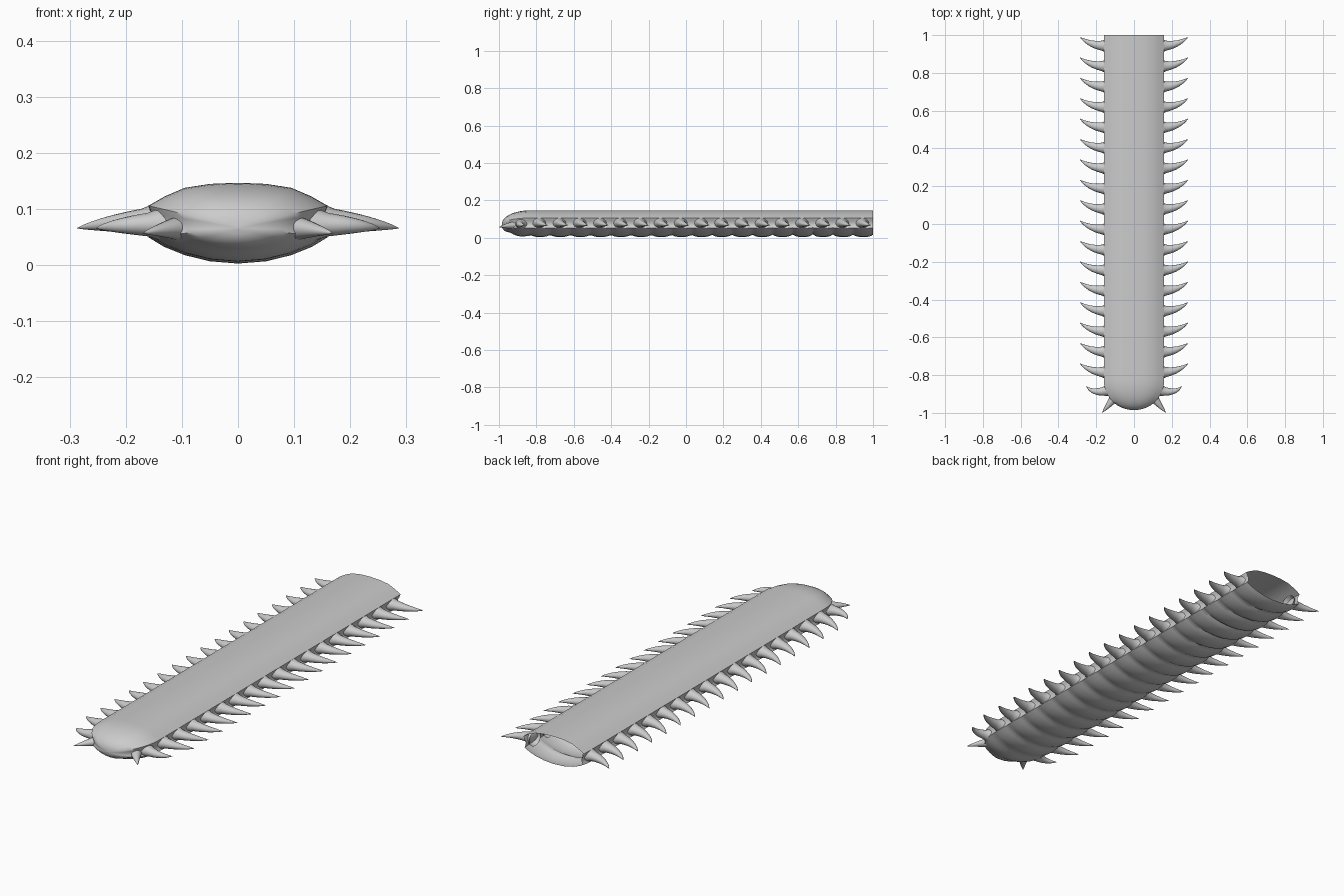
import bpy, math
from mathutils import Vector

if "Cube" in bpy.data.objects:
    bpy.data.objects.remove(bpy.data.objects["Cube"])

STEP, LAST = 0.108, 0.948      # segment spacing, rearmost segment centre
NOSE, TAPER = -0.985, 0.16


def make(name, verts, faces):
    me = bpy.data.meshes.new(name)
    me.from_pydata(verts, [], faces)
    me.update()
    ob = bpy.data.objects.new(name, me)
    bpy.context.collection.objects.link(ob)
    bpy.context.view_layer.objects.active = ob
    bpy.ops.object.select_all(action='DESELECT')
    ob.select_set(True)
    bpy.ops.object.shade_smooth_by_angle(angle=math.radians(50))
    return ob


def skin(rings, n):
    return [(r * n + i, r * n + (i + 1) % n, (r + 1) * n + (i + 1) % n, (r + 1) * n + i)
            for r in range(rings - 1) for i in range(n)]


# Body: flattened tube, scalloped underneath, rounded nose, open rear
half = [(0, .147), (.05, .145), (.095, .138), (.13, .123), (.160, .106), (.155, .092),
        (.149, .078), (.153, .062), (.160, .050), (.132, .033), (.095, .018), (.05, .007), (0, .003)]
loop = half + [(-x, z) for x, z in half[-2:0:-1]]
ys = [NOSE + TAPER * (1 - math.cos(math.pi / 2 * i / 12)) for i in range(13)]
count = 17 * 8
ys += [ys[-1] + (1 - ys[-1]) * i / count for i in range(1, count + 1)]
verts = []
for y in ys:
    t = min(1, (y - NOSE) / TAPER)
    s = math.sqrt(max(0, 1 - (1 - t) ** 2))
    sx, sz = s ** 0.95, s ** 0.85
    c = math.sqrt(abs(math.cos(math.pi * (y - LAST) / STEP)))
    for x, z in loop:
        low = max(0, min(1, (0.10 - z) / 0.06))
        side = max(0, min(1, (abs(x) - 0.09) / 0.06))
        z2 = z + (0.072 - z) * 0.24 * (1 - c) * low if z < 0.072 else z
        x2 = x * (1 - 0.05 * (1 - c) * low * side)
        verts.append((x2 * sx, y, 0.066 + (z2 - 0.066) * sz))
make("body", verts, skin(len(ys), len(loop)))


def horn(name, base, ctrl, tip, ry, rz, side):
    """Curved, tapering spine along a quadratic path."""
    a, b, c = Vector(base), Vector(ctrl), Vector(tip)
    n, rings, vs = 16, 11, []
    for r in range(rings):
        t = r / (rings - 1)
        p = a * (1 - t) ** 2 + b * 2 * t * (1 - t) + c * t * t
        d = ((b - a) * (1 - t) + (c - b) * t).normalized()
        u = Vector((-d.y, d.x, 0)).normalized()
        w = d.cross(u)
        k = max(0.01, (1 - t) ** 0.8) * (1 + 0.3 * max(0, 1 - t * 5))
        for i in range(n):
            g = 2 * math.pi * i / n
            q = p + u * (math.cos(g) * ry * k) + w * (math.sin(g) * rz * k)
            vs.append((q.x * side, q.y, q.z))
    fs = skin(rings, n)
    if side > 0:
        fs = [f[::-1] for f in fs]
    ob = make(name, vs, fs)
    return ob


for side, label in ((1, "right"), (-1, "left")):
    # Regular side spines, tips swept backwards
    for i in range(17):
        y = LAST - STEP * i
        horn(f"spine_{label}_{i}", (.138, y - .004, .079), (.225, y - .008, .077),
             (.287, y + .042, .066), .031, .027, side)
    # Smaller spine behind the nose
    horn(f"front_spine_{label}", (.128, -.878, .073), (.215, -.905, .072),
         (.253, -.858, .066), .028, .025, side)
    # Nose spine pointing forwards
    horn(f"nose_spine_{label}", (.095, -.905, .066), (.125, -.95, .066),
         (.170, -1.0, .057), .029, .025, side)
